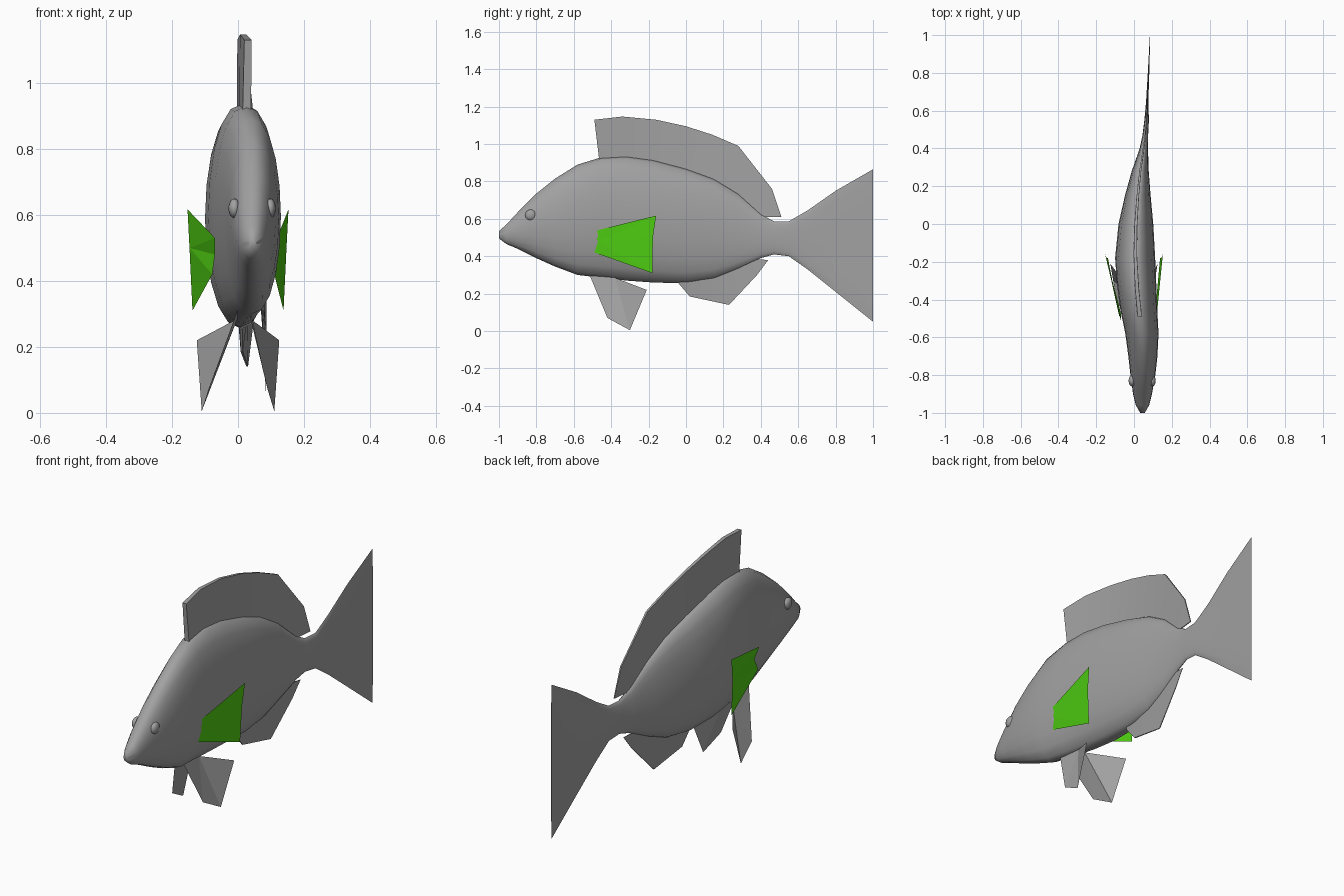
import bpy
import bmesh
from math import cos, sin, pi, copysign
from mathutils import Matrix, Vector

default = bpy.data.objects.get("Cube")
if default:
    bpy.data.objects.remove(default, do_unlink=True)


def make_material(name, colour):
    mat = bpy.data.materials.new(name)
    mat.use_nodes = True
    mat.diffuse_color = colour
    mat.node_tree.nodes["Principled BSDF"].inputs["Base Color"].default_value = colour
    return mat


GREY = make_material("fish grey", (0.36, 0.36, 0.36, 1))
GREEN = make_material("fin green", (0.078, 0.62, 0.006, 1))


def finish(name, bm, mat, smooth_angle=None):
    """Turn a bmesh into a named, coloured object."""
    mesh = bpy.data.meshes.new(name)
    bm.to_mesh(mesh)
    bm.free()
    mesh.materials.append(mat)
    obj = bpy.data.objects.new(name, mesh)
    bpy.context.collection.objects.link(obj)
    if smooth_angle:
        bpy.ops.object.select_all(action="DESELECT")
        obj.select_set(True)
        bpy.context.view_layer.objects.active = obj
        bpy.ops.object.shade_smooth_by_angle(angle=smooth_angle)
    return obj


def loft(name, rings, mat, smooth_angle=None):
    """Skin closed rings of points and cap both ends."""
    bm = bmesh.new()
    rows = [[bm.verts.new(p) for p in ring] for ring in rings]
    count = len(rows[0])
    for a, b in zip(rows, rows[1:]):
        for i in range(count):
            j = (i + 1) % count
            bm.faces.new((a[i], a[j], b[j], b[i]))
    bm.faces.new(rows[0])
    bm.faces.new(rows[-1])
    bmesh.ops.recalc_face_normals(bm, faces=bm.faces)
    return finish(name, bm, mat, smooth_angle)


# Body stations: y, spine x, half width, underside z, back z
STATIONS = [
    (-1, .045, .012, .495, .535), (-.96, .045, .035, .465, .57),
    (-.9, .045, .05, .44, .635), (-.8, .047, .066, .39, .735),
    (-.7, .047, .077, .345, .815), (-.58, .042, .088, .3, .89),
    (-.45, .025, .098, .285, .93), (-.32, .014, .104, .27, .937),
    (-.18, .006, .106, .26, .918), (0, .01, .092, .255, .87),
    (.15, .02, .068, .277, .815), (.28, .033, .045, .33, .735),
    (.4, .052, .022, .39, .625), (.47, .06, .015, .41, .587),
    (.55, .067, .012, .4, .587), (.65, .07, .006, .33, .645),
    (.8, .077, .004, .21, .75), (1, .085, .001, .05, .865),
]


def spine_x(y):
    """Sideways position of the gently curved spine at y."""
    for a, b in zip(STATIONS, STATIONS[1:]):
        if y <= b[0]:
            t = (y - a[0]) / (b[0] - a[0])
            return a[1] + (b[1] - a[1]) * t
    return STATIONS[-1][1]


def section(y, cx, half, low, high, sides=20):
    """Slightly squared oval across the body."""
    def soft(v):
        return copysign(abs(v) ** 0.9, v)
    ring = []
    for i in range(sides):
        a = 2 * pi * i / sides
        z = (low + high) / 2 + (high - low) / 2 * sin(a)
        ring.append((cx + half * soft(cos(a)), y, z))
    return ring


# Body running into the flat tail fin
loft("body_and_tail", [section(*s) for s in STATIONS], GREY, pi / 3)


def spine_fin(name, roots, tips, root_half, tip_half):
    """Thin fin on the spine, tapering in thickness towards the tail."""
    rings = []
    for i, ((ry, rz), (ty, tz)) in enumerate(zip(roots, tips)):
        taper = 1 - 0.8 * i / (len(roots) - 1)
        r, t = root_half * taper, tip_half * taper
        rx, tx = spine_x(ry), spine_x(ty)
        rings.append([(rx - r, ry, rz), (rx + r, ry, rz),
                      (tx + t, ty, tz), (tx - t, ty, tz)])
    loft(name, rings, GREY, pi / 6)


# Fins along the back and underside
spine_fin("dorsal_fin",
          [(-.46, .88), (-.34, .88), (-.16, .86), (0, .82),
           (.14, .76), (.28, .68), (.37, .63), (.4, .61)],
          [(-.49, 1.13), (-.34, 1.147), (-.16, 1.13), (0, 1.095),
           (.14, 1.05), (.28, .99), (.46, .76), (.51, .61)],
          .013, .011)
spine_fin("anal_fin",
          [(-.04, .28), (.05, .3), (.23, .36), (.33, .4), (.37, .385)],
          [(-.04, .255), (.02, .185), (.23, .14), (.38, .3), (.44, .38)],
          .018, .004)


def sheet(name, points, mat):
    """Single flat fin blade."""
    bm = bmesh.new()
    face = bm.faces.new([bm.verts.new(p) for p in points])
    bmesh.ops.triangulate(bm, faces=[face])
    finish(name, bm, mat)


# Paired fins; the curved body shifts the roots sideways on each side
for side, label in ((1, "left"), (-1, "right")):
    root = .018 + side * .02
    sheet(label + "_pelvic_fin", [
        (root, -.52, .31), (side * .09, -.42, .07), (side * .11, -.3, .005),
        (side * .125, -.21, .22), (root, -.38, .285)], GREY)

    base = .118 if side > 0 else -.07
    sheet(label + "_pectoral_fin", [
        (base, -.51, .53), (side * .153, -.16, .617),
        (side * .147, -.177, .5), (side * .138, -.18, .31),
        (base - .008, -.49, .42), (base, -.47, .48)], GREEN)

    # Small bulging eyes
    bm = bmesh.new()
    spot = Vector((.043 + side * .054, -.83, .62))
    bmesh.ops.create_uvsphere(bm, u_segments=12, v_segments=8, radius=.03,
                              matrix=Matrix.Translation(spot) @ Matrix.Diagonal((.6, 1, 1, 1)))
    finish(label + "_eye", bm, GREY, pi / 3)
